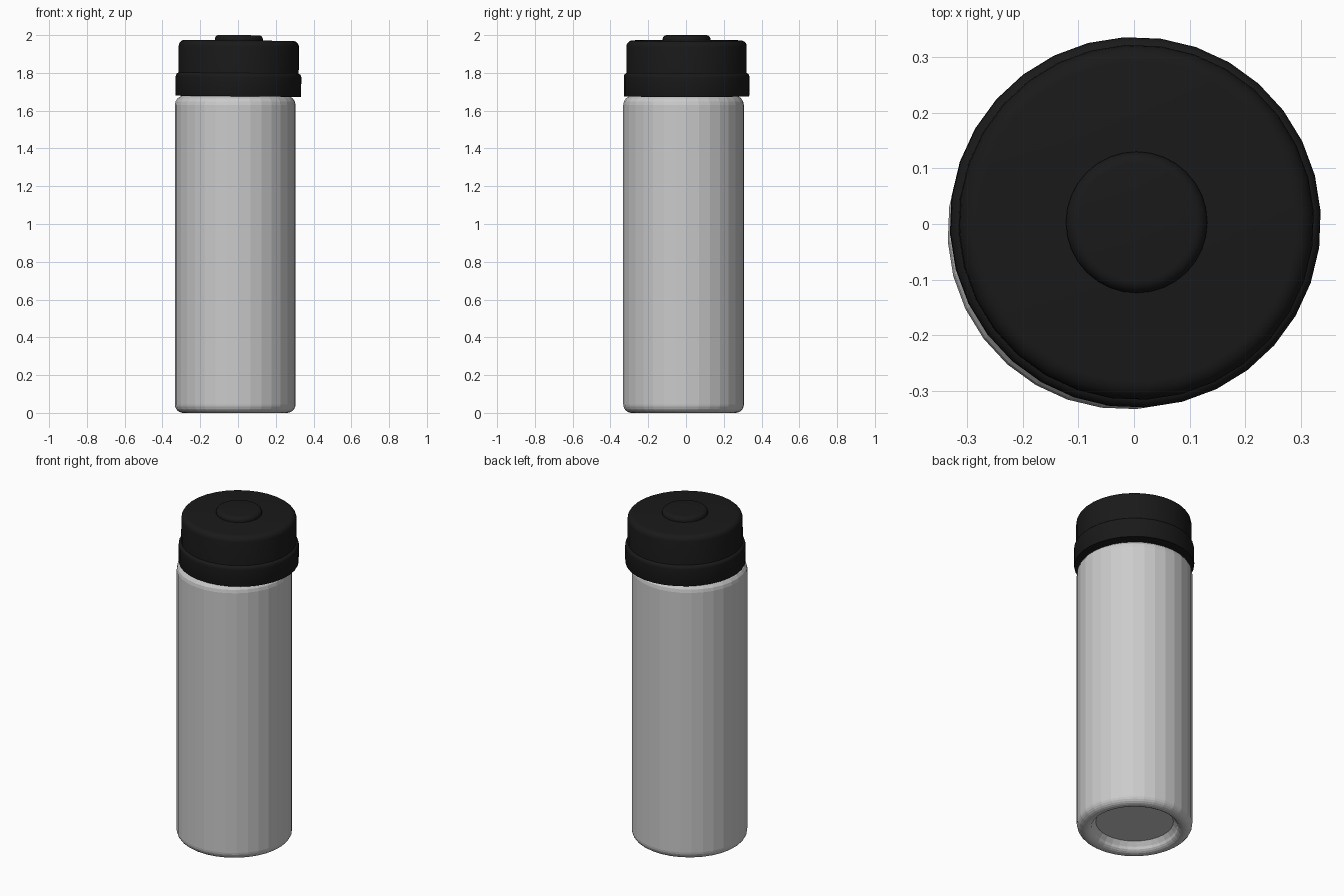
import bpy, bmesh
from math import cos, sin, pi, radians

if "Cube" in bpy.data.objects:
    bpy.data.objects.remove(bpy.data.objects["Cube"])

SIDES = 32


def arc(cr, cz, rad, a0, a1, n):
    """Points of a rounded corner in the (radius, z) plane, angles in degrees."""
    return [(cr + rad * cos(radians(a0 + (a1 - a0) * i / n)),
             cz + rad * sin(radians(a0 + (a1 - a0) * i / n))) for i in range(n + 1)]


def lathe(name, profile, centre, turn=0.0):
    """Revolve a (radius, z) profile and close both ends with flat discs."""
    bm = bmesh.new()
    rings = []
    for r, z in profile:
        rings.append([bm.verts.new((r * cos(2 * pi * i / SIDES + turn),
                                    r * sin(2 * pi * i / SIDES + turn), z))
                      for i in range(SIDES)])
    for a, b in zip(rings, rings[1:]):
        for i in range(SIDES):
            j = (i + 1) % SIDES
            bm.faces.new((a[i], a[j], b[j], b[i]))
    bm.faces.new(rings[0][::-1])
    bm.faces.new(rings[-1])
    bmesh.ops.recalc_face_normals(bm, faces=bm.faces)
    me = bpy.data.meshes.new(name)
    bm.to_mesh(me)
    bm.free()
    ob = bpy.data.objects.new(name, me)
    bpy.context.collection.objects.link(ob)
    ob.location = (centre[0], centre[1], 0)
    return ob


black = bpy.data.materials.new("black_plastic")
black.diffuse_color = (0.01, 0.01, 0.01, 1)
black.use_nodes = True
black.node_tree.nodes["Principled BSDF"].inputs["Base Color"].default_value = black.diffuse_color

# Faceted bottle body: recessed base, rounded foot, shoulder and short neck
body_profile = ([(0.215, 0.055), (0.235, 0.03)]
                + arc(0.275, 0.045, 0.045, -140, 0, 9)
                + arc(0.27, 1.63, 0.05, 0, 90, 4)
                + [(0.25, 1.69), (0.25, 1.75)])
lathe("bottle_body", body_profile, (-0.015, -0.013), radians(3.4))

# Lid: wider lower band, main cap and round top button
lid_centre = (0.003, 0.003)
tilt = 0.01
lid_parts = [
    lathe("lid_band", [(0.24, 1.676), (0.331, 1.676), (0.333, 1.68), (0.333, 1.775)]
          + arc(0.313, 1.78, 0.02, 0, 80, 4), lid_centre, radians(3.4)),
    lathe("lid_cap", [(0.319, 1.76)] + arc(0.287, 1.94, 0.032, 0, 90, 5),
          lid_centre, radians(3.4)),
    lathe("lid_button", [(0.127, 1.95), (0.127, 1.978)]
          + arc(0.105, 1.978, 0.022, 10, 90, 4), lid_centre),
]

# Black finish, smooth shading and a very slight lean of the lid
bpy.ops.object.select_all(action='DESELECT')
for ob in lid_parts:
    ob.data.materials.append(black)
    ob.rotation_euler.y = tilt
    ob.location.x -= 1.8 * sin(tilt)
    ob.select_set(True)
bpy.context.view_layer.objects.active = lid_parts[0]
bpy.ops.object.shade_smooth_by_angle(angle=radians(30))
